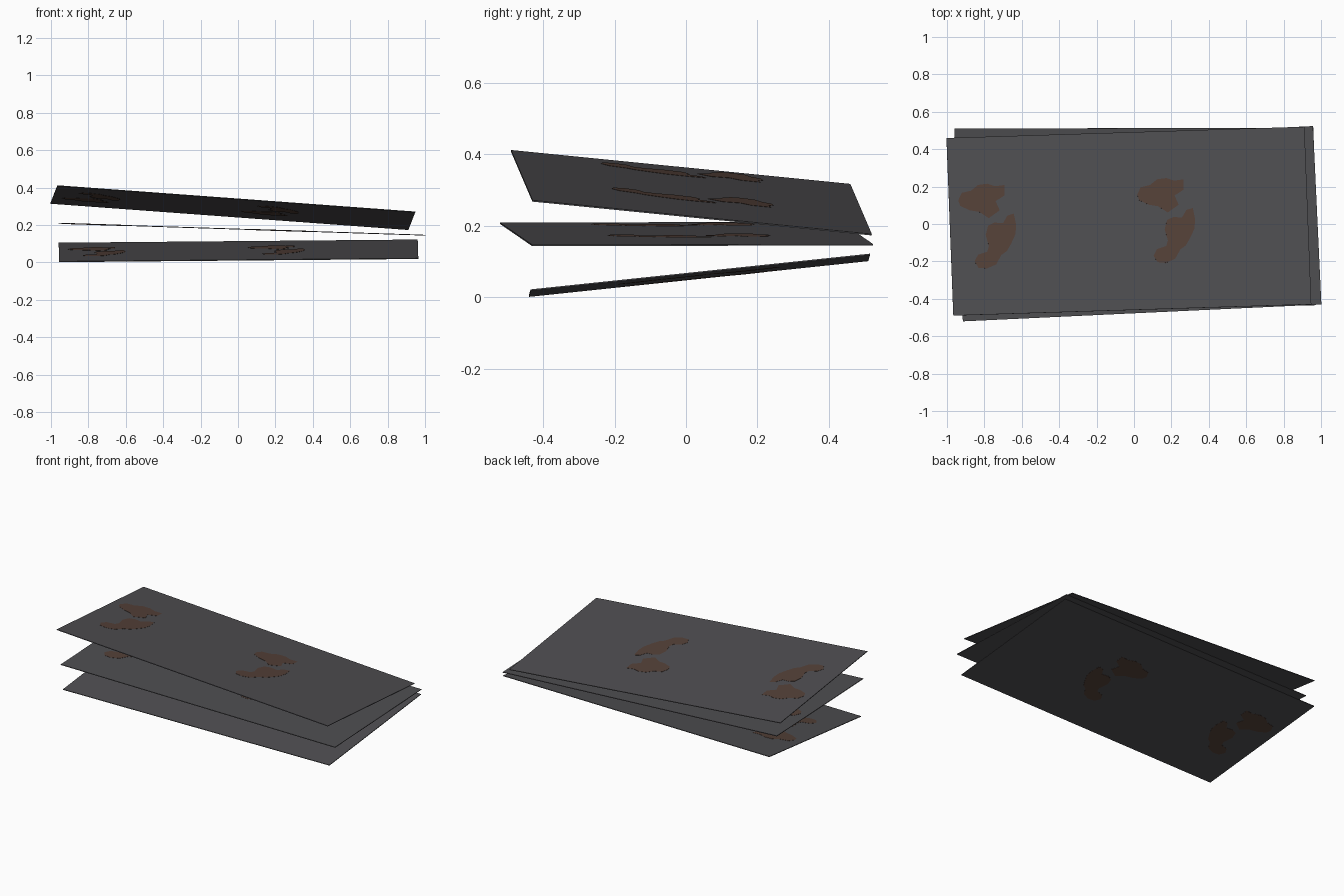
import bpy
import bmesh
from mathutils import Matrix, Vector

default_cube = bpy.data.objects.get("Cube")
if default_cube:
    bpy.data.objects.remove(default_cube, do_unlink=True)

LENGTH, WIDTH, THICKNESS = 1.92, 0.955, 0.004
PATCH_THICKNESS = 0.006


def make_material(name, colour):
    material = bpy.data.materials.new(name)
    material.use_nodes = True
    material.diffuse_color = (*colour, 1)
    shader = next(n for n in material.node_tree.nodes if n.type == "BSDF_PRINCIPLED")
    shader.inputs["Base Color"].default_value = (*colour, 1)
    shader.inputs["Roughness"].default_value = 0.8
    return material


steel = make_material("dark grey steel", (0.078, 0.077, 0.083))
rust = make_material("brown rust", (0.09, 0.053, 0.04))

# Rust outlines, measured from the middle of one half of a sheet
upper_stain = [
    (-.43, .14), (-.41, .18), (-.36, .19), (-.32, .22), (-.27, .225),
    (-.23, .21), (-.18, .215), (-.18, .16), (-.23, .13), (-.21, .08),
    (-.27, .04), (-.32, .075), (-.37, .085), (-.42, .11)]
lower_stain = [
    (-.17, .05), (-.135, .06), (-.125, 0), (-.13, -.05), (-.155, -.1),
    (-.18, -.14), (-.21, -.16), (-.24, -.21), (-.29, -.23), (-.335, -.225),
    (-.355, -.19), (-.335, -.155), (-.285, -.14), (-.275, -.11),
    (-.29, -.05), (-.275, 0), (-.24, .015), (-.195, .01)]


def add_prism(bm, outline, thickness, material_index):
    """Extrude a flat outline evenly about the sheet's middle plane."""
    base = bm.faces.new([bm.verts.new((x, y, -thickness / 2)) for x, y in outline])
    extruded = bmesh.ops.extrude_face_region(bm, geom=[base], use_keep_orig=True)
    top = [g for g in extruded["geom"] if isinstance(g, bmesh.types.BMVert)]
    bmesh.ops.translate(bm, verts=top, vec=(0, 0, thickness))
    for face in set(f for v in top for f in v.link_faces) | {base}:
        face.material_index = material_index


def make_mesh(name, outlines, thickness, material):
    bm = bmesh.new()
    for outline in outlines:
        add_prism(bm, outline, thickness, 0)
    bmesh.ops.recalc_face_normals(bm, faces=bm.faces[:])
    mesh = bpy.data.meshes.new(name)
    bm.to_mesh(mesh)
    bm.free()
    mesh.materials.append(material)
    return mesh


# Shared meshes: a plain sheet, and stains showing on both of its faces
half_x, half_y = LENGTH / 2, WIDTH / 2
rectangle = [(-half_x, -half_y), (half_x, -half_y), (half_x, half_y), (-half_x, half_y)]
stains = [[(x + side * LENGTH / 4, y) for x, y in stain]
          for side in (-1, 1) for stain in (upper_stain, lower_stain)]
sheet_mesh = make_mesh("sheet", [rectangle], THICKNESS, steel)
stain_mesh = make_mesh("rust_stains", stains, PATCH_THICKNESS, rust)


def place_sheet(name, front_left, front_right, back_right):
    """Lay a sheet and its stains on the plane through three corners."""
    a, b, c = Vector(front_left), Vector(front_right), Vector(back_right)
    along = (b - a).normalized()
    normal = along.cross(c - b).normalized()
    across = normal.cross(along)
    pose = Matrix((along, across, normal)).transposed().to_4x4()
    pose.translation = (a + c) / 2
    for part, mesh in ((name, sheet_mesh), (name + "_rust", stain_mesh)):
        obj = bpy.data.objects.new(part, mesh)
        obj.matrix_world = pose
        bpy.context.scene.collection.objects.link(obj)


# Three loose sheets, fanned open toward one corner
place_sheet("bottom_sheet", (-.955, -.44, .003), (.963, -.435, .02), (.96, .515, .12))
place_sheet("middle_sheet", (-.915, -.52, .207), (1, -.43, .145), (.957, .523, .147))
place_sheet("top_sheet", (-.965, -.49, .41), (.943, -.43, .27), (.91, .52, .175))
